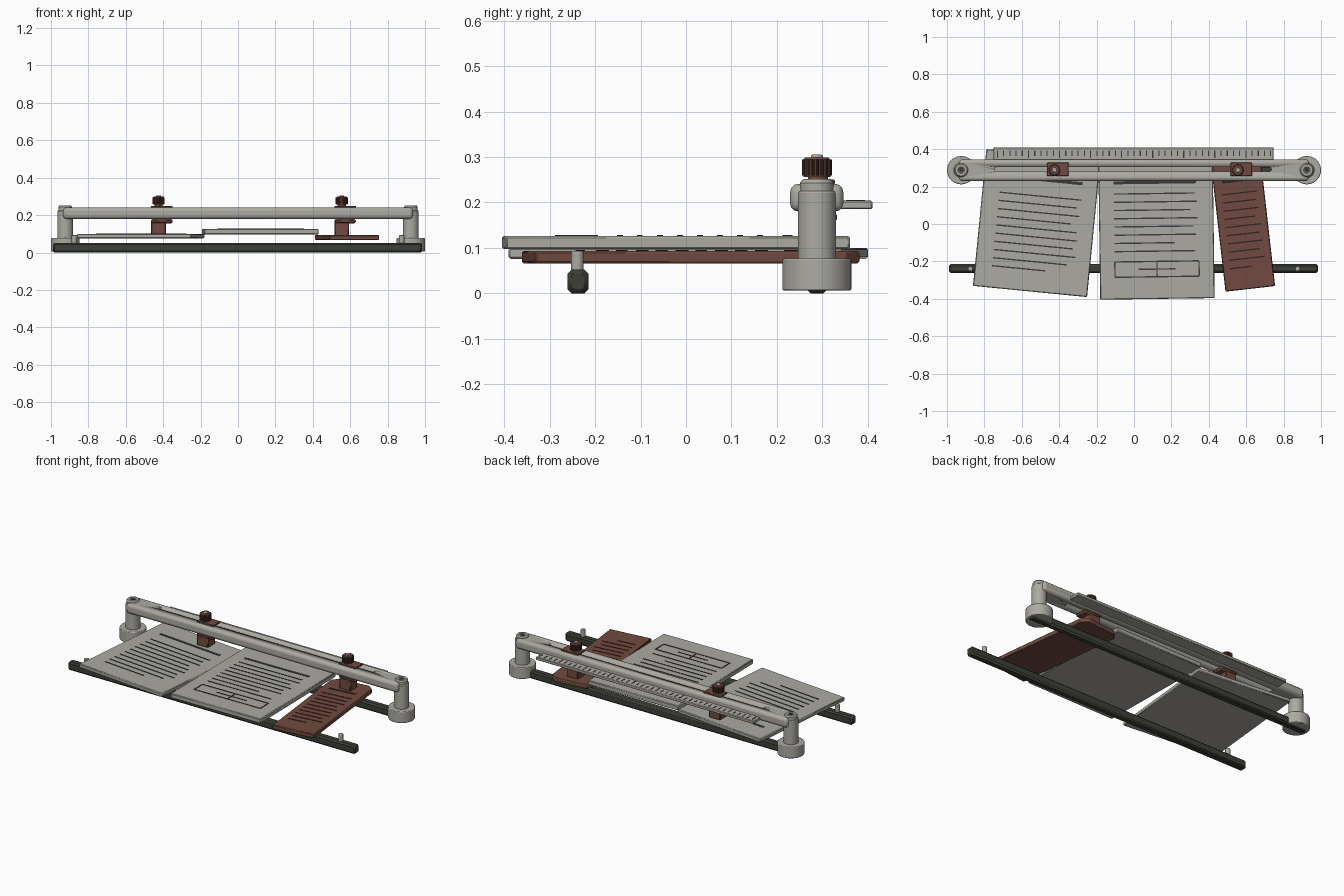
import bpy, bmesh, math
from mathutils import Matrix, Vector

if "Cube" in bpy.data.objects:
    bpy.data.objects.remove(bpy.data.objects["Cube"])


def mat(name, rgb):
    m = bpy.data.materials.new(name)
    m.diffuse_color = (*rgb, 1)
    m.use_nodes = True
    m.node_tree.nodes["Principled BSDF"].inputs["Base Color"].default_value = m.diffuse_color
    return m


GREY = mat("warm_grey", (0.41, 0.40, 0.36))
BROWN = mat("red_brown", (0.165, 0.068, 0.05))
KNOB = mat("dark_brown", (0.06, 0.026, 0.02))
RAIL = mat("dark_olive", (0.045, 0.05, 0.037))
INK = mat("charcoal", (0.045, 0.044, 0.04))
BROWN_INK = mat("umber_ink", (0.035, 0.018, 0.014))

BY = 0.288  # depth line of the beam, posts and back rail


def finish(name, bm, material, bevel=0, segments=1, angle=30):
    bmesh.ops.recalc_face_normals(bm, faces=bm.faces)
    me = bpy.data.meshes.new(name)
    bm.to_mesh(me)
    bm.free()
    me.materials.append(material)
    ob = bpy.data.objects.new(name, me)
    bpy.context.collection.objects.link(ob)
    if bevel:
        b = ob.modifiers.new("bevel", 'BEVEL')
        b.width, b.segments, b.limit_method = bevel, segments, 'ANGLE'
    bpy.ops.object.select_all(action='DESELECT')
    ob.select_set(True)
    bpy.context.view_layer.objects.active = ob
    bpy.ops.object.shade_smooth_by_angle(angle=math.radians(angle))
    return ob


def add_box(bm, x0, x1, y0, y1, z0, z1):
    m = Matrix.Translation(((x0 + x1) / 2, (y0 + y1) / 2, (z0 + z1) / 2)) @ \
        Matrix.Diagonal((x1 - x0, y1 - y0, z1 - z0, 1))
    bmesh.ops.create_cube(bm, size=1, matrix=m)


def box(name, dims, material, bevel=0.006, segments=1):
    bm = bmesh.new()
    add_box(bm, *dims)
    return finish(name, bm, material, bevel, segments)


def prism(bm, pts, z0, z1):
    low = [bm.verts.new((x, y, z0)) for x, y in pts]
    high = [bm.verts.new((x, y, z1)) for x, y in pts]
    n = len(pts)
    bm.faces.new(low[::-1])
    bm.faces.new(high)
    for i in range(n):
        bm.faces.new((low[i], low[(i + 1) % n], high[(i + 1) % n], high[i]))


def lathe(name, x, y, profile, material, n=32, bevel=0.004):
    """Solid of revolution from (radius, height) pairs, bottom to top."""
    bm = bmesh.new()
    rings = [[bm.verts.new((x + r * math.cos(2 * math.pi * i / n),
                            y + r * math.sin(2 * math.pi * i / n), z)) for i in range(n)]
             for r, z in profile]
    for a, b in zip(rings, rings[1:]):
        for i in range(n):
            bm.faces.new((a[i], a[(i + 1) % n], b[(i + 1) % n], b[i]))
    bm.faces.new(rings[0][::-1])
    bm.faces.new(rings[-1])
    return finish(name, bm, material, bevel, 2)


def stadium(x0, x1, y, r, n=8):
    right = [(x1 - r + r * math.cos(a), y + r * math.sin(a))
             for a in (math.pi * (i / n - 0.5) for i in range(n + 1))]
    return right + [(x0 + x1 - px, 2 * y - py) for px, py in right]


# Long base rails
box("front_rail", (-0.99, 0.985, -0.261, -0.215, 0, 0.052), RAIL, 0.009)
box("back_rail", (-0.985, 0.985, BY - 0.023, BY + 0.023, 0, 0.05), RAIL, 0.009)

# Feet, posts, caps and front pins on both ends
for side, s in (("left", -1), ("right", 1)):
    x = s * 0.924
    lathe(side + "_foot", x, BY, [(0.076, 0.006), (0.076, 0.077)], GREY, 40)
    lathe(side + "_post", x, BY, [(0.042, 0.07), (0.042, 0.225)], GREY)
    lathe(side + "_post_cap", x, BY,
          [(0.037, 0.22), (0.037, 0.243), (0.031, 0.251), (0.018, 0.251), (0.013, 0.247)],
          GREY, 32, 0)
    lathe(side + "_cap_socket", x, BY, [(0.012, 0.245), (0.012, 0.2495)], INK, 6, 0)
    lathe(side + "_pin", s * 0.875, -0.239, [(0.014, 0.045), (0.014, 0.093)], GREY, 16, 0.003)

# Beam with a long through slot
beam = box("beam", (-0.935, 0.935, BY - 0.059, BY + 0.058, 0.18, 0.241), GREY, 0.018, 3)
bm = bmesh.new()
prism(bm, stadium(-0.745, 0.735, 0.292, 0.012), 0.1, 0.3)
cutter = finish("slot_cutter", bm, GREY)
cutter.hide_render = True
cutter.hide_viewport = True
cut = beam.modifiers.new("slot", 'BOOLEAN')
cut.operation, cut.object, cut.solver = 'DIFFERENCE', cutter, 'EXACT'

# Scale strip behind the beam, with tick marks
box("scale_strip", (-0.752, 0.746, 0.335, 0.41, 0.185, 0.204), GREY, 0.003)
bm = bmesh.new()
for i in range(45):
    tx = -0.73 + i * 0.0332
    add_box(bm, tx - 0.003, tx + 0.003, 0.352 if i % 5 == 0 else 0.364, 0.394, 0.202, 0.2055)
finish("scale_ticks", bm, INK)


def page(name, centre, size, angle, z0, z1, material, ink, marks, corner=0.0):
    """Tilted slab with printed bars given as (u0, u1, v0, v1) on its top."""
    w, h = size[0] / 2, size[1] / 2
    turn = Matrix.Translation((*centre, 0)) @ Matrix.Rotation(math.radians(angle), 4, 'Z')
    pts = [(-w, -h), (w, -h), (w, h), (-w, h)]
    if corner:
        pts = pts[:2] + [(w, h - corner), (w - corner, h), (-w + corner, h), (-w, h - corner)]
    bm = bmesh.new()
    prism(bm, pts, z0, z1)
    bm.transform(turn)
    finish(name, bm, material, 0.004)
    bm = bmesh.new()
    for u0, u1, v0, v1 in marks:
        add_box(bm, u0, u1, v0, v1, z1 - 0.002, z1 + 0.002)
    bm.transform(turn)
    finish(name + "_print", bm, ink)


def text_lines(u0, u1, top, step, count, trims):
    return [(u0, u1 - trims[i % len(trims)] * (u1 - u0), top - i * step - 0.0035,
             top - i * step + 0.0035) for i in range(count)]


# Left page
marks = [(-0.22, 0.223, 0.225, 0.241)]
marks += text_lines(-0.215, 0.225, 0.145, 0.044, 9, (0, 0.04, 0, 0.1, 0.02))
marks += text_lines(-0.215, 0.07, -0.25, 0.044, 1, (0,))
page("left_page", (-0.52, 0.005), (0.613, 0.735), -5.6, 0.076, 0.1, GREY, INK, marks)

# Middle page with a ruled box
marks = [(-0.225, 0.215, 0.237, 0.253)]
marks += text_lines(-0.225, 0.22, 0.185, 0.044, 8, (0.03, 0, 0.08, 0, 0.05, 0.02, 0.28))
for v in (-0.178, -0.26):
    marks.append((-0.225, 0.225, v - 0.0035, v + 0.0035))
for u in (-0.225, 0.0, 0.225):
    marks.append((u - 0.0035, u + 0.0035, -0.26, -0.178))
marks.append((-0.1, 0.1, -0.2225, -0.2155))
page("middle_page", (0.12, -0.022), (0.612, 0.757), 0.8, 0.097, 0.126, GREY, INK, marks)

# Right brown page
marks = [(-0.085, 0.085, 0.215, 0.23)]
marks += text_lines(-0.095, 0.095, 0.155, 0.044, 9, (0, 0.06, 0, 0.12))
marks += text_lines(-0.095, 0.02, -0.242, 0.044, 1, (0,))
page("right_page", (0.581, 0.012), (0.267, 0.722), 6.5, 0.066, 0.093, BROWN, BROWN_INK,
     marks, 0.035)

# Sliding clamps with ribbed knobs
for side, x, low in (("left", -0.425, 0.098), ("right", 0.555, 0.09)):
    y = 0.292
    box(side + "_clamp_stem", (x - 0.039, x + 0.039, y - 0.036, y + 0.036, low, 0.178),
        BROWN, 0.005)
    box(side + "_clamp_neck", (x - 0.03, x + 0.03, y - 0.0115, y + 0.0115, 0.17, 0.245),
        BROWN, 0)
    box(side + "_clamp_lower_plate", (x - 0.04, x + 0.075, y - 0.04, y + 0.04, 0.156, 0.179),
        BROWN, 0.007)
    box(side + "_clamp_top_plate", (x - 0.04, x + 0.076, y - 0.036, y + 0.036, 0.239, 0.25),
        BROWN, 0.003)
    lathe(side + "_knob_collar", x, y - 0.002, [(0.022, 0.245), (0.022, 0.262)], BROWN, 24, 0)
    # Ribbed knob: alternating radius around a closed outline
    bm = bmesh.new()
    pts = []
    for i in range(72):
        r = 0.033 if i % 4 < 2 else 0.0295
        a = 2 * math.pi * i / 72
        pts.append((x + r * math.cos(a), y - 0.004 + r * math.sin(a)))
    prism(bm, pts, 0.259, 0.294)
    finish(side + "_knob", bm, KNOB)
    lathe(side + "_knob_top", x, y - 0.004, [(0.03, 0.256), (0.03, 0.294), (0.025, 0.299)],
          BROWN, 32, 0)
    lathe(side + "_knob_screw", x, y - 0.004, [(0.013, 0.29), (0.013, 0.305)], GREY, 16, 0.003)
